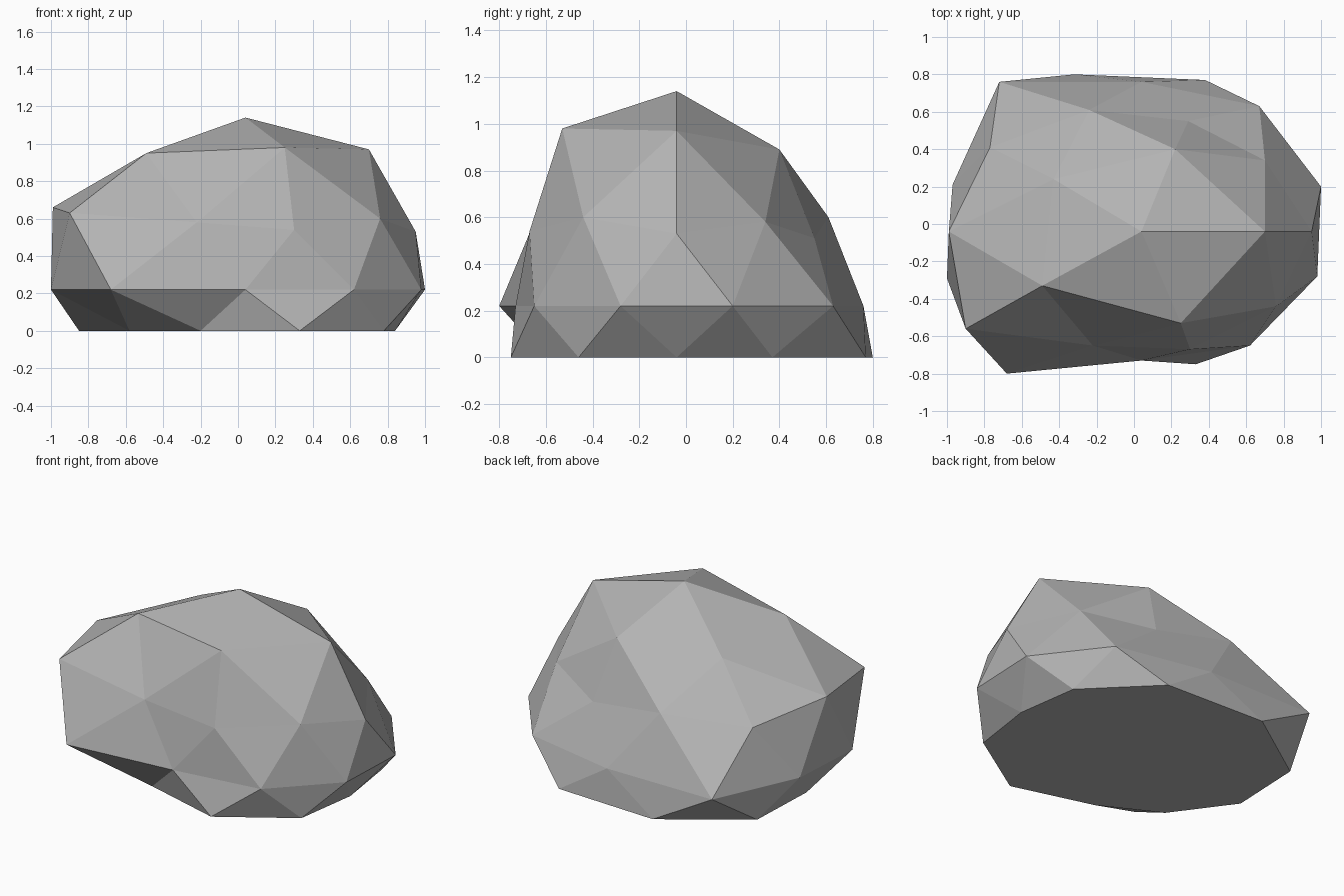
import bpy
import bmesh

# Remove the default cube
default_cube = bpy.data.objects.get("Cube")
if default_cube:
    bpy.data.objects.remove(default_cube, do_unlink=True)

UNIT = 0.01  # outline points are given in hundredths


def make_material(name, color):
    material = bpy.data.materials.new(name)
    material.use_nodes = True
    material.diffuse_color = color
    material.node_tree.nodes["Principled BSDF"].inputs["Base Color"].default_value = color
    return material


def add_ring(bm, outline, heights):
    """Add one ring of corners, counter-clockwise seen from above."""
    return [bm.verts.new((x * UNIT, y * UNIT, z * UNIT))
            for (x, y), z in zip(outline, heights)]


def stitch_rings(bm, upper, lower):
    """Join two equal rings, where each lower corner sits between two upper ones."""
    count = len(upper)
    for i in range(count):
        following = (i + 1) % count
        bm.faces.new((upper[i], lower[i], upper[following]))
        bm.faces.new((upper[following], lower[i], lower[following]))


def cap_crown(bm, peak, crown, shoulder):
    """Close the top: each crown corner fans out to three shoulder corners."""
    count = len(crown)
    for i in range(count):
        following = (i + 1) % count
        before, below, after = (shoulder[2 * i + step] for step in (-1, 0, 1))
        bm.faces.new((peak, crown[i], crown[following]))
        bm.faces.new((crown[i], before, below))
        bm.faces.new((crown[i], below, after))
        bm.faces.new((crown[i], after, crown[following]))


# Corner outlines, from the peak down to the ground
crown_outline = [(70, -4), (22, 40), (-43, 24), (-49, -33), (25, -53)]
crown_heights = [97, 89, 87, 95, 98]
shoulder_outline = [(95, -4), (70, 34), (29, 55), (-24, 61), (-77, 41),
                    (-99, -4), (-90, -56), (-22, -65), (30, -67), (76, -44)]
shoulder_heights = [53, 58, 51, 60, 57, 66, 63, 58, 54, 60]
waist_outline = [(100, 20), (67, 63), (4, 76), (-72, 76), (-97, 21),
                 (-100, -29), (-68, -80), (4, -73), (62, -65), (98, -28)]
foot_outline = [(84, -4), (78, 37), (38, 77), (-32, 80), (-83, 45),
                (-85, -3), (-58, -40), (-20, -60), (33, -75), (78, -46)]

# Faceted boulder
bm = bmesh.new()
peak = add_ring(bm, [(4, -4)], [114])[0]
crown = add_ring(bm, crown_outline, crown_heights)
shoulder = add_ring(bm, shoulder_outline, shoulder_heights)
waist = add_ring(bm, waist_outline, [22] * len(waist_outline))
foot = add_ring(bm, foot_outline, [0] * len(foot_outline))

cap_crown(bm, peak, crown, shoulder)
stitch_rings(bm, shoulder, waist)
# the foot corners line up with the shoulder, so start one corner further on
stitch_rings(bm, waist, foot[1:] + foot[:1])
bm.faces.new(list(reversed(foot)))  # flat underside
bmesh.ops.recalc_face_normals(bm, faces=bm.faces)

mesh = bpy.data.meshes.new("boulder")
bm.to_mesh(mesh)
bm.free()
mesh.materials.append(make_material("stone grey", (0.45, 0.45, 0.45, 1.0)))
boulder = bpy.data.objects.new("boulder", mesh)
bpy.context.collection.objects.link(boulder)
